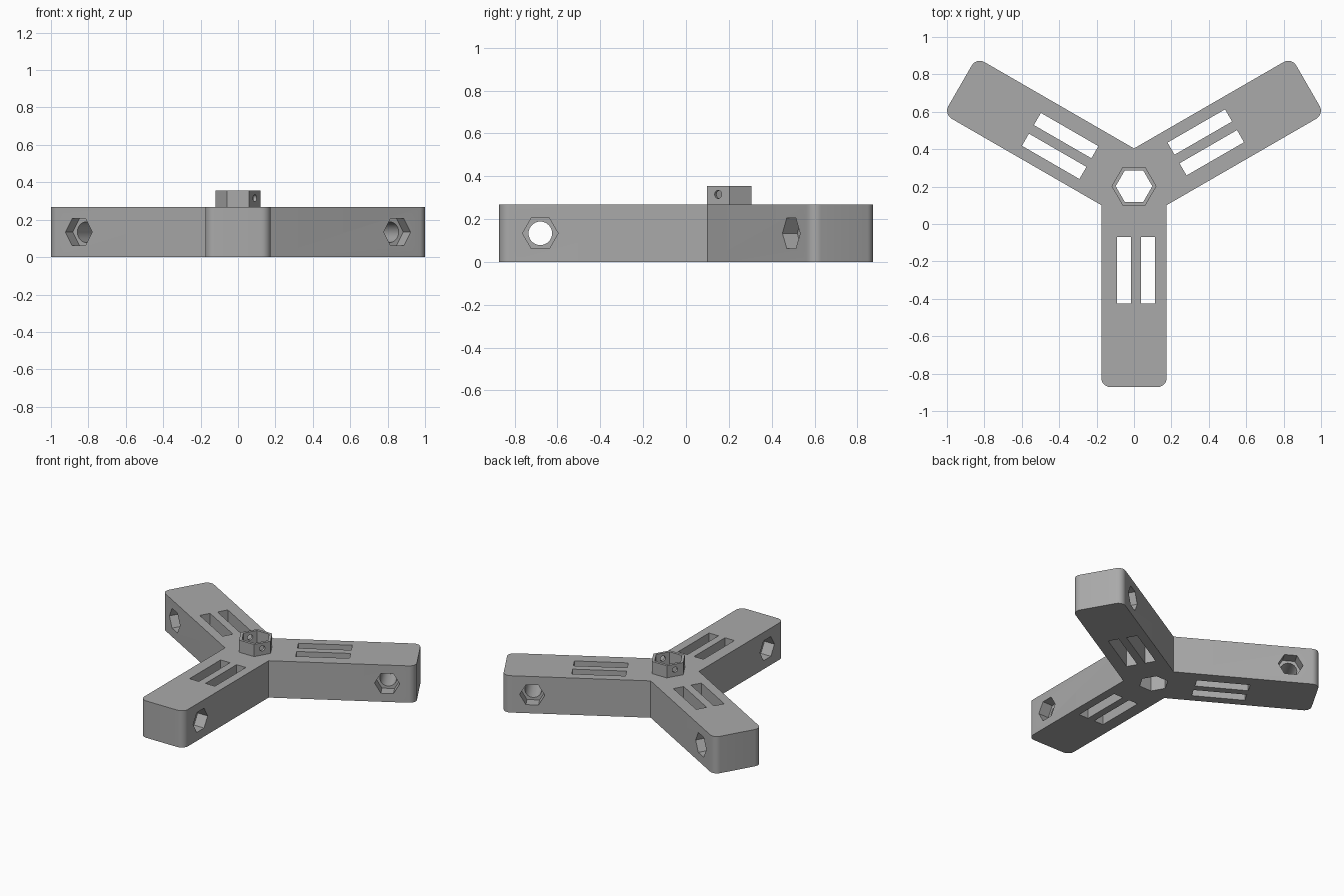
import bpy, bmesh
from math import radians, cos, sin, pi, sqrt
from mathutils import Matrix, Vector

if "Cube" in bpy.data.objects:
    bpy.data.objects.remove(bpy.data.objects["Cube"])

LENGTH, HALF, HEIGHT, ROUND = 1.074, 0.175, 0.267, 0.05
COLLAR_TOP = 0.355
HUB = Matrix.Translation((0, 0.202, 0))
ARMS = [HUB @ Matrix.Rotation(radians(a), 4, 'Z') for a in (30, 150, 270)]

grey = bpy.data.materials.new("plain grey")
grey.use_nodes = True
colour = (0.4, 0.4, 0.4, 1)
grey.diffuse_color = colour
grey.node_tree.nodes["Principled BSDF"].inputs["Base Color"].default_value = colour


def ring(radius, sides):
    return [(radius * cos(2 * pi * i / sides), radius * sin(2 * pi * i / sides))
            for i in range(sides)]


def box(x0, x1, y0, y1):
    return [(x0, y0), (x1, y0), (x1, y1), (x0, y1)]


def prism(name, points, z0, z1, matrix=Matrix()):
    """Extrude a flat outline from z0 to z1, then place it."""
    bm = bmesh.new()
    base = bm.faces.new([bm.verts.new((x, y, z0)) for x, y in points])
    top = bmesh.ops.extrude_face_region(bm, geom=[base])["geom"]
    bmesh.ops.translate(bm, vec=(0, 0, z1 - z0),
                        verts=[v for v in top if isinstance(v, bmesh.types.BMVert)])
    bmesh.ops.transform(bm, matrix=matrix, verts=bm.verts)
    bmesh.ops.recalc_face_normals(bm, faces=bm.faces)
    mesh = bpy.data.meshes.new(name)
    bm.to_mesh(mesh)
    bm.free()
    mesh.materials.append(grey)
    obj = bpy.data.objects.new(name, mesh)
    bpy.context.collection.objects.link(obj)
    return obj


def combine(target, tool, operation='DIFFERENCE'):
    """Apply a boolean and discard the tool."""
    tool.hide_render = True
    mod = target.modifiers.new("combine", 'BOOLEAN')
    mod.operation, mod.object, mod.solver = operation, tool, 'EXACT'
    bpy.context.view_layer.objects.active = target
    bpy.ops.object.modifier_apply(modifier=mod.name)
    bpy.data.objects.remove(tool)


# Three-armed body outline: rounded arm ends, then the notch to the next arm
outline = []
for arm in ARMS:
    local = []
    for side, start in ((-1, -90), (1, 0)):
        for i in range(9):
            a = radians(start + 90 * i / 8)
            local.append((LENGTH - ROUND + ROUND * cos(a),
                          side * (HALF - ROUND) + ROUND * sin(a)))
    local.append((HALF / sqrt(3), HALF))
    outline += [(arm @ Vector((x, y, 0))).to_2d() for x, y in local]
bracket = prism("three_arm_bracket", outline, 0, HEIGHT)

# Hexagonal hub collar with a bore through the whole body
combine(bracket, prism("hub_collar", ring(0.12, 6), 0.15, COLLAR_TOP, HUB), 'UNION')
combine(bracket, prism("hub_bore", ring(0.098, 6), -0.1, 0.5, HUB))

# Small pin hole across the collar
pin = (HUB @ Matrix.Rotation(radians(-30), 4, 'Z')
       @ Matrix.Translation((0, 0, 0.315)) @ Matrix.Rotation(radians(90), 4, 'Y'))
combine(bracket, prism("pin_hole", ring(0.019, 24), -0.2, 0.2, pin))

for arm in ARMS:
    # Pair of slots through the arm
    for y in (-0.053, 0.075):
        combine(bracket, prism("slot", box(0.272, 0.627, y - 0.0375, y + 0.0375),
                               -0.1, 0.5, arm))
    # Round cross hole with a hexagonal nut pocket on both sides
    cross = (arm @ Matrix.Translation((0.882, 0, HEIGHT / 2))
             @ Matrix.Rotation(radians(90), 4, 'X'))
    combine(bracket, prism("cross_hole", ring(0.055, 32), -0.3, 0.3, cross))
    for z0, z1 in ((-0.3, -0.095), (0.095, 0.3)):
        combine(bracket, prism("nut_pocket", ring(0.083, 6), z0, z1, cross))

# Smooth the curved walls, keep the edges crisp
bpy.ops.object.select_all(action='DESELECT')
bracket.select_set(True)
bpy.context.view_layer.objects.active = bracket
bpy.ops.object.shade_smooth_by_angle(angle=radians(30))
